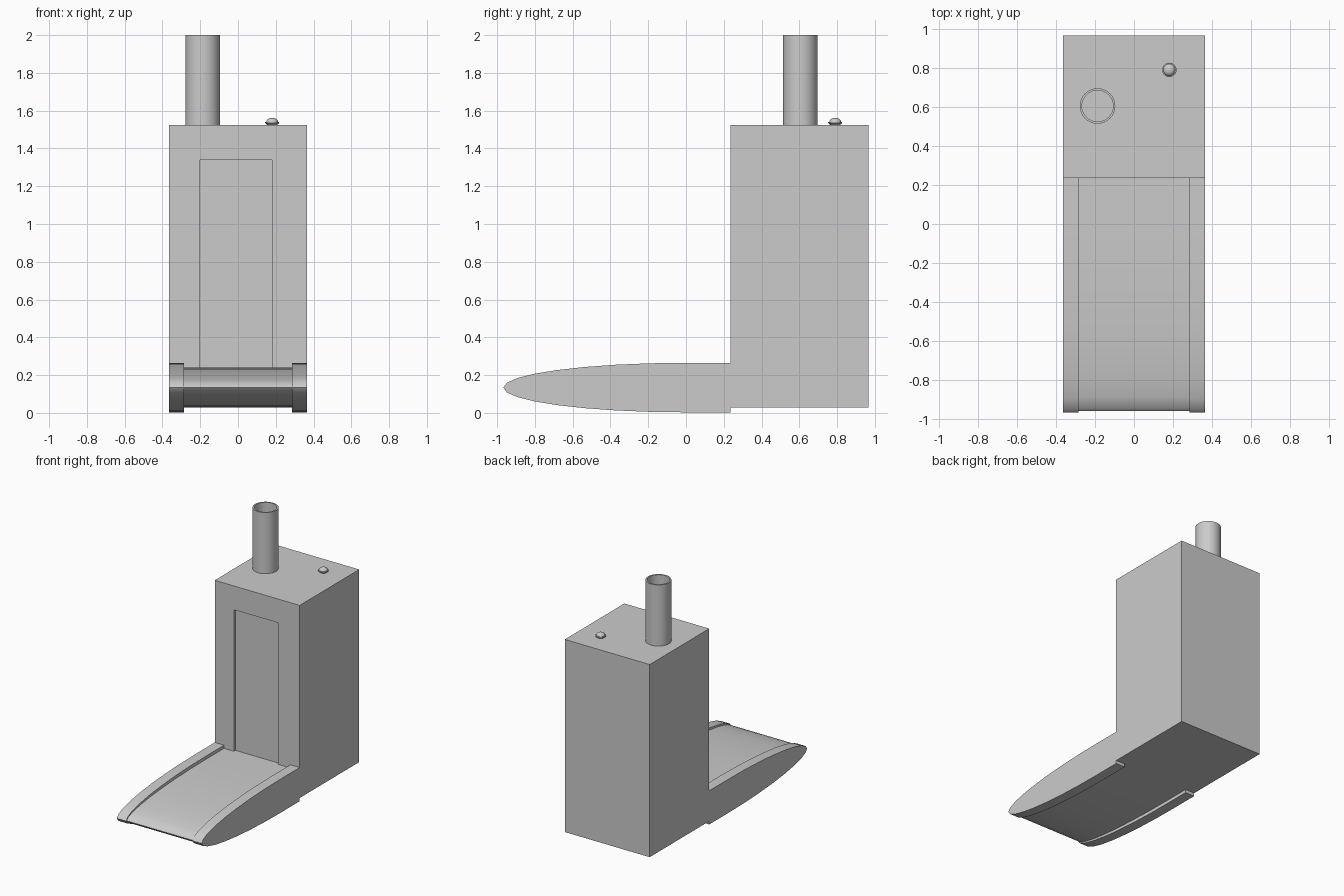
import bpy, bmesh
from math import sin, cos, pi, radians

cube = bpy.data.objects.get("Cube")
if cube:
    bpy.data.objects.remove(cube, do_unlink=True)

grey = bpy.data.materials.new("light grey")
grey.use_nodes = True
grey.diffuse_color = (0.6, 0.6, 0.6, 1)
grey.node_tree.nodes["Principled BSDF"].inputs["Base Color"].default_value = (0.6, 0.6, 0.6, 1)


def finish(name, bm, smooth=False):
    bmesh.ops.recalc_face_normals(bm, faces=bm.faces)
    mesh = bpy.data.meshes.new(name)
    bm.to_mesh(mesh)
    bm.free()
    mesh.materials.append(grey)
    obj = bpy.data.objects.new(name, mesh)
    bpy.context.collection.objects.link(obj)
    bpy.ops.object.select_all(action='DESELECT')
    obj.select_set(True)
    bpy.context.view_layer.objects.active = obj
    if smooth:
        bpy.ops.object.shade_smooth_by_angle(angle=radians(35))
    return obj


def box(name, x0, x1, y0, y1, z0, z1):
    bm = bmesh.new()
    bmesh.ops.create_cube(bm, size=1)
    for v in bm.verts:
        v.co.x = x1 if v.co.x > 0 else x0
        v.co.y = y1 if v.co.y > 0 else y0
        v.co.z = z1 if v.co.z > 0 else z0
    return finish(name, bm)


def nose(name, x0, x1, length, half, back):
    """Half-elliptical side profile, straight behind y = 0, extruded along x."""
    bm = bmesh.new()
    pts = [(back, 0.134 + half)]
    for i in range(17):
        a = pi / 2 + pi * i / 16
        pts.append((length * cos(a), 0.134 + half * sin(a)))
    pts.append((back, 0.134 - half))
    face = bm.faces.new([bm.verts.new((x0, y, z)) for y, z in pts])
    out = bmesh.ops.extrude_face_region(bm, geom=[face])
    for v in out["geom"]:
        if isinstance(v, bmesh.types.BMVert):
            v.co.x = x1
    return finish(name, bm, True)


def lathe(name, centre, profile, steps=32):
    bm = bmesh.new()
    verts = [bm.verts.new((centre[0] + r, centre[1], z)) for r, z in profile]
    edges = [bm.edges.new(pair) for pair in zip(verts, verts[1:])]
    bmesh.ops.spin(bm, geom=verts + edges, cent=(*centre, 0), axis=(0, 0, 1),
                   angle=2 * pi, steps=steps, use_duplicate=False)
    bmesh.ops.remove_doubles(bm, verts=bm.verts, dist=0.0005)
    return finish(name, bm, True)


# Upright cabinet with a shallow door recess in its front
cutter = box("recess_cutter", -0.2, 0.18, 0.1, 0.255, 0.24, 1.34)
cabinet = box("cabinet", -0.365, 0.365, 0.236, 0.967, 0.028, 1.525)
cut = cabinet.modifiers.new("door_recess", 'BOOLEAN')
cut.object = cutter
cut.operation = 'DIFFERENCE'
cut.solver = 'EXACT'
bpy.ops.object.modifier_apply(modifier=cut.name)
bpy.data.objects.remove(cutter, do_unlink=True)

# Tapered ramp between two raised side rails
nose("ramp", -0.285, 0.285, 0.96, 0.106, 0.24)
for side, label in ((1, "left"), (-1, "right")):
    nose(label + "_rail", side * 0.285, side * 0.365, 0.967, 0.131, 0.236)

# Open pipe on the roof
lathe("pipe", (-0.187, 0.605),
      [(0.091, 1.525), (0.091, 2.0), (0.08, 2.0), (0.08, 1.527), (0, 1.527)])

# Small domed button on the roof
dome = [(0.031 * cos(i * pi / 12), 1.541 + 0.021 * sin(i * pi / 12)) for i in range(7)]
lathe("button", (0.181, 0.79),
      [(0.026, 1.525), (0.037, 1.534), (0.037, 1.541)] + dome, 24)
